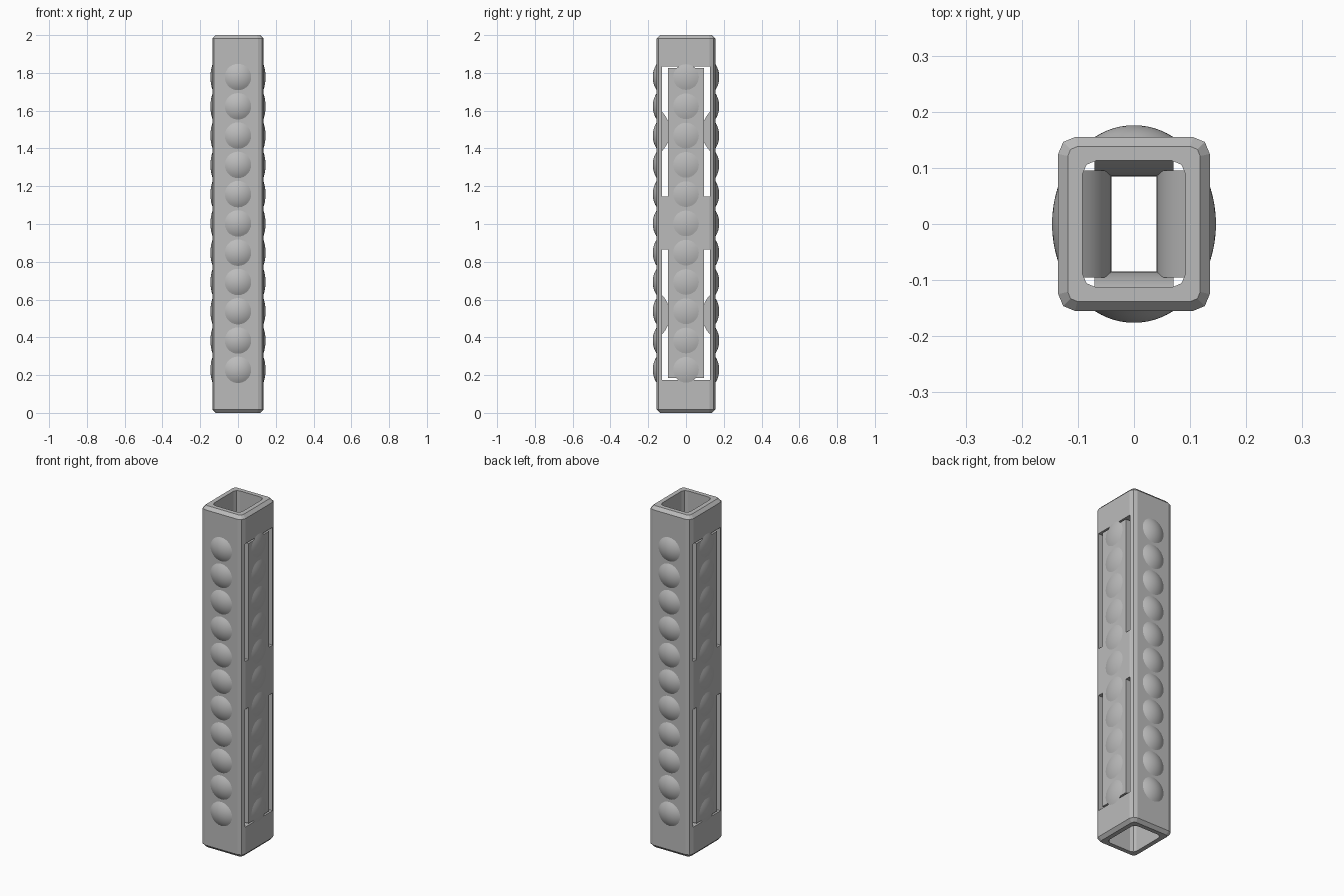
import bpy, bmesh, math
from mathutils import Matrix, Vector

cube = bpy.data.objects.get("Cube")
if cube:
    bpy.data.objects.remove(cube, do_unlink=True)

grey = bpy.data.materials.new("plain grey")
grey.use_nodes = True
colour = (0.5, 0.5, 0.5, 1)
grey.diffuse_color = colour
grey.node_tree.nodes["Principled BSDF"].inputs["Base Color"].default_value = colour


def make_object(name, bm, smooth=None):
    bmesh.ops.recalc_face_normals(bm, faces=bm.faces)
    mesh = bpy.data.meshes.new(name)
    bm.to_mesh(mesh)
    bm.free()
    mesh.materials.append(grey)
    obj = bpy.data.objects.new(name, mesh)
    bpy.context.collection.objects.link(obj)
    bpy.ops.object.select_all(action="DESELECT")
    obj.select_set(True)
    bpy.context.view_layer.objects.active = obj
    if smooth:
        bpy.ops.object.shade_smooth_by_angle(angle=math.radians(smooth))
    return obj


def rounded_ring(bm, hx, hy, r, z):
    """Rectangle outline with two-segment rounded corners."""
    verts = []
    for i, (sx, sy) in enumerate([(1, 1), (-1, 1), (-1, -1), (1, -1)]):
        for k in range(3):
            a = math.radians(90 * i + 45 * k)
            verts.append(bm.verts.new((sx * (hx - r) + r * math.cos(a),
                                       sy * (hy - r) + r * math.sin(a), z)))
    return verts


def extrude_profile(bm, points, depth, place):
    """Closed 2D profile (u, v) extruded along both directions of its normal."""
    ends = [[bm.verts.new(place(u, v, s * depth)) for u, v in points] for s in (-1, 1)]
    n = len(points)
    bm.faces.new(ends[0])
    bm.faces.new(ends[1])
    for i in range(n):
        j = (i + 1) % n
        bm.faces.new((ends[0][i], ends[0][j], ends[1][j], ends[1][i]))


# Hollow tube with bevelled outer rims
bm = bmesh.new()
rings = [rounded_ring(bm, *args) for args in (
    (0.118, 0.138, 0.017, 0), (0.135, 0.155, 0.03, 0.018),
    (0.135, 0.155, 0.03, 1.982), (0.118, 0.138, 0.017, 2),
    (0.092, 0.113, 0.025, 2), (0.092, 0.113, 0.025, 0))]
for a, b in zip(rings, rings[1:] + rings[:1]):
    for i in range(len(a)):
        j = (i + 1) % len(a)
        bm.faces.new((a[i], a[j], b[j], b[i]))
tube = make_object("tube_body", bm)

# U-shaped slots that free the spring flaps on both sides
for s in (-1, 1):
    outline = [(-0.127, 0.14), (-0.127, 0.83), (0.127, 0.83), (0.127, 0.14),
               (0.095, 0.14), (0.095, 0.82), (-0.095, 0.82), (-0.095, 0.14)]
    bm = bmesh.new()
    extrude_profile(bm, outline, 0.3, lambda u, v, w: (w, u, 1.005 + s * v))
    cutter = make_object("slot_cutter", bm)
    cutter.hide_render = True
    cut = tube.modifiers.new("slots", "BOOLEAN")
    cut.operation = "DIFFERENCE"
    cut.solver = "EXACT"
    cut.object = cutter
    bpy.context.view_layer.objects.active = tube
    bpy.ops.object.modifier_apply(modifier=cut.name)
    bpy.data.objects.remove(cutter, do_unlink=True)


def arc(sag, half, steps=16):
    """Circular segment profile: (inward distance, height)."""
    r = (half * half + sag * sag) / (2 * sag)
    top = math.asin(half / r)
    angles = [top * (2 * i / steps - 1) for i in range(steps + 1)]
    return [(r * math.cos(a) - (r - sag), r * math.sin(a)) for a in angles]


# Rounded grip ridges inside the tube
for name, wall, sag, width, along_x in (("end_ridges", 0.127, 0.042, 0.07, True),
                                        ("flap_ridges", 0.092, 0.052, 0.095, False)):
    bm = bmesh.new()
    for z in (0.52, 1.49):
        for s in (-1, 1):
            def place(u, v, w):
                d = s * (wall - u)
                return (w, d, z + v) if along_x else (d, w, z + v)
            extrude_profile(bm, arc(sag, 0.104), width, place)
    make_object(name, bm, 40)


def dome(bm, matrix, radius, sag, segments=28, levels=6):
    """Shallow spherical cap rising along local z."""
    r = (radius * radius + sag * sag) / (2 * sag)
    top = math.asin(radius / r)
    tip = bm.verts.new(matrix @ Vector((0, 0, sag)))
    previous = None
    for k in range(1, levels + 1):
        a = top * k / levels
        ring = [bm.verts.new(matrix @ Vector((r * math.sin(a) * math.cos(t),
                                              r * math.sin(a) * math.sin(t),
                                              r * math.cos(a) - r + sag)))
                for t in (math.tau * i / segments for i in range(segments))]
        for i in range(segments):
            j = (i + 1) % segments
            if previous:
                bm.faces.new((previous[i], ring[i], ring[j], previous[j]))
            else:
                bm.faces.new((tip, ring[i], ring[j]))
        previous = ring
    bm.faces.new(previous)


# Rows of shallow studs on all four sides
for name, turn, wall, radius, sag in (("left_studs", 0, 0.135, 0.068, 0.011),
                                      ("back_studs", 90, 0.155, 0.07, 0.021),
                                      ("right_studs", 180, 0.135, 0.068, 0.011),
                                      ("front_studs", 270, 0.155, 0.07, 0.021)):
    bm = bmesh.new()
    for i in range(11):
        matrix = (Matrix.Rotation(math.radians(turn), 4, "Z")
                  @ Matrix.Translation((wall, 0, 0.228 + 0.155 * i))
                  @ Matrix.Rotation(math.radians(90), 4, "Y"))
        dome(bm, matrix, radius, sag)
    make_object(name, bm, 25)
